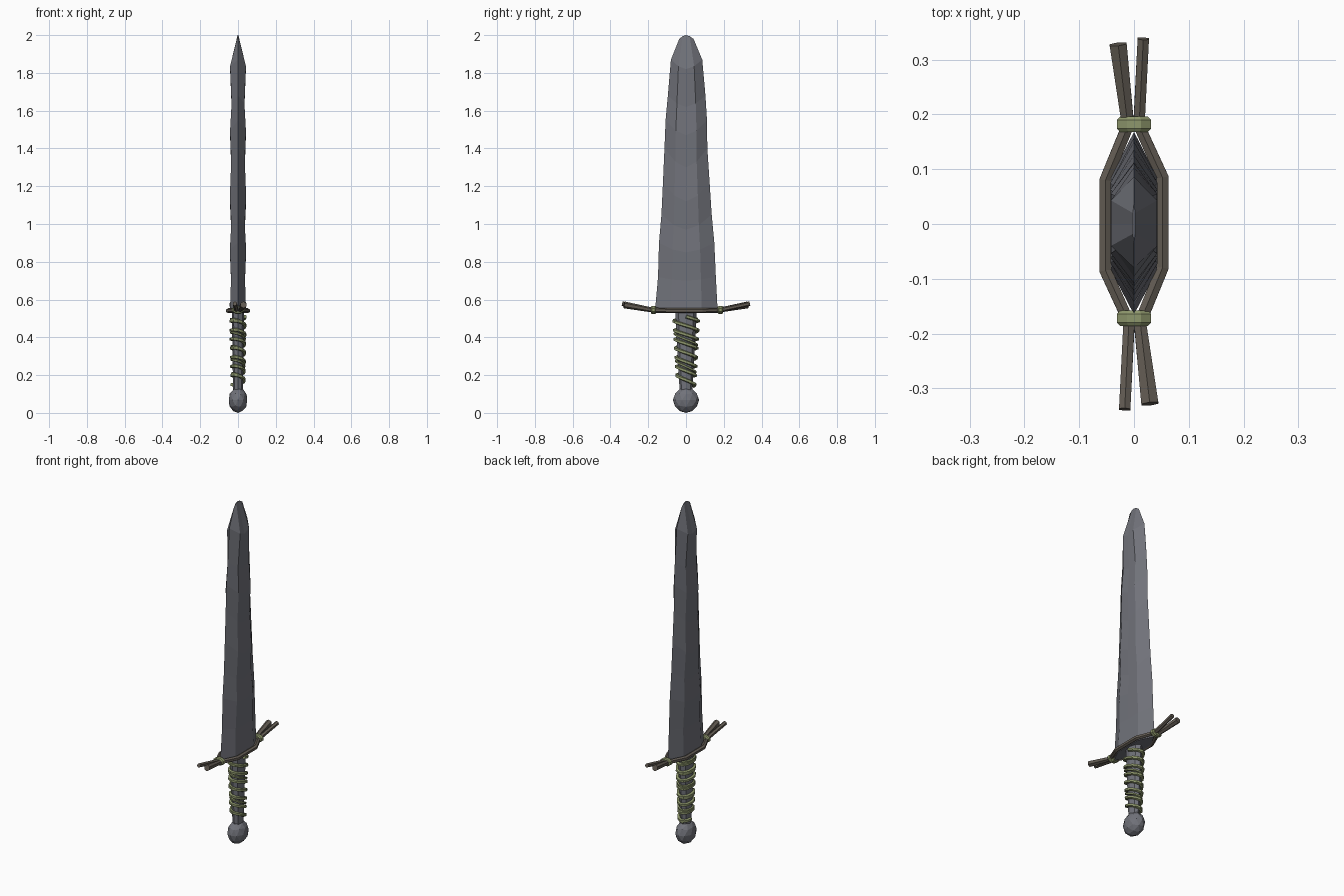
import bpy, bmesh
from math import sin, cos, pi
from mathutils import Vector, Matrix

cube = bpy.data.objects.get("Cube")
if cube:
    bpy.data.objects.remove(cube, do_unlink=True)


def material(name, rgb):
    m = bpy.data.materials.new(name)
    m.use_nodes = True
    m.diffuse_color = (*rgb, 1)
    m.node_tree.nodes["Principled BSDF"].inputs["Base Color"].default_value = (*rgb, 1)
    return m


steel = material("dull steel", (0.165, 0.17, 0.195))
wood = material("dark wood", (0.125, 0.108, 0.088))
cord = material("olive cord", (0.27, 0.31, 0.15))


def add_object(name, bm, mat):
    bmesh.ops.recalc_face_normals(bm, faces=bm.faces)
    mesh = bpy.data.meshes.new(name)
    bm.to_mesh(mesh)
    bm.free()
    mesh.materials.append(mat)
    obj = bpy.data.objects.new(name, mesh)
    bpy.context.collection.objects.link(obj)
    return obj


def loft(name, rings, mat):
    """Skin a list of equal point rings and cap both ends."""
    bm = bmesh.new()
    loops = [[bm.verts.new(p) for p in ring] for ring in rings]
    n = len(loops[0])
    for a, b in zip(loops, loops[1:]):
        for i in range(n):
            j = (i + 1) % n
            bm.faces.new((a[i], a[j], b[j], b[i]))
    bm.faces.new(loops[0])
    bm.faces.new(loops[-1])
    return add_object(name, bm, mat)


def tube(name, path, radii, mat, sides=6):
    """Faceted rod that follows a path."""
    pts = [Vector(p) for p in path]
    rings = []
    for i, p in enumerate(pts):
        t = (pts[min(i + 1, len(pts) - 1)] - pts[max(i - 1, 0)]).normalized()
        side = t.cross(Vector((0, 0, 1))).normalized()
        up = side.cross(t)
        angles = [2 * pi * (k + 0.5) / sides for k in range(sides)]
        rings.append([p + radii[i] * (side * cos(a) + up * sin(a)) for a in angles])
    return loft(name, rings, mat)


# Blade: edge height, drop of the middle, back and front edge, half thickness
sections = [
    (0.53, 0.00, 0.165, 0.168, 0.043),
    (0.72, 0.02, 0.148, 0.158, 0.037),
    (0.90, 0.05, 0.143, 0.150, 0.043),
    (1.05, 0.08, 0.130, 0.136, 0.036),
    (1.22, 0.10, 0.122, 0.125, 0.043),
    (1.40, 0.10, 0.114, 0.113, 0.036),
    (1.55, 0.08, 0.108, 0.111, 0.042),
    (1.68, 0.06, 0.096, 0.103, 0.034),
    (1.87, 0.05, 0.080, 0.086, 0.042),
    (1.98, -0.02, 0.036, 0.040, 0.002),
]
rings = []
for z, drop, yn, yp, x in sections:
    a, b, zf = -0.5 * yn, 0.5 * yp, z - 0.7 * drop
    rings.append([(0, -yn, z), (x, a, zf), (x, 0, z - drop), (x, b, zf),
                  (0, yp, z), (-x, b, zf), (-x, 0, z - drop), (-x, a, zf)])
loft("blade", rings, steel)


# Grip: tapered oval handle
def grip_size(z):
    f = (z - 0.12) / 0.41
    return 0.026 + 0.007 * f, 0.034 + 0.022 * f


rings = []
for z in (0.11, 0.25, 0.40, 0.535):
    gx, gy = grip_size(z)
    rings.append([(gx * cos(k * pi / 4), gy * sin(k * pi / 4), z) for k in range(8)])
loft("grip", rings, steel)


# Cord wound around the grip
def winding(name, turns, phase, radius):
    steps = int(turns * 12)
    path = []
    for i in range(steps + 1):
        a = phase + i * 2 * pi / 12
        z = 0.51 - 0.36 * i / steps
        gx, gy = grip_size(z)
        tilt = -0.012 * sin(a)
        path.append(((gx + 0.005) * cos(a), (gy + 0.011) * sin(a), z + tilt))
    tube(name, path, [radius] * len(path), cord, 5)


winding("grip_cord", 7.5, 0.0, 0.010)
winding("grip_thin_cord", 5, 2.0, 0.007)

# Pommel
bm = bmesh.new()
bmesh.ops.create_icosphere(bm, subdivisions=2, radius=1)
bmesh.ops.transform(bm, verts=bm.verts,
                    matrix=Matrix.Translation((0, 0, 0.068)) @ Matrix.Diagonal((0.051, 0.069, 0.068, 1)))
add_object("pommel", bm, steel)

# Guard: two bent sticks, one the half turn of the other
stick = [(0.017, 0.338, 0.578), (0.009, 0.18, 0.545), (0.052, 0.085, 0.541),
         (0.052, -0.08, 0.541), (0.011, -0.18, 0.545), (0.029, -0.328, 0.572)]
thickness = [0.012, 0.012, 0.013, 0.013, 0.013, 0.018]
for name, s in (("left_guard_stick", 1), ("right_guard_stick", -1)):
    tube(name, [(s * x, s * y, z) for x, y, z in stick], thickness, wood)

# Bindings that tie the sticks together
for name, y in (("back_binding", 0.182), ("front_binding", -0.172)):
    rings = []
    for dy, f in ((-0.014, 0.8), (-0.008, 1), (0.008, 1), (0.014, 0.8)):
        rings.append([(0.034 * f * cos((k + 0.5) * pi / 4), y + dy,
                       0.545 + 0.023 * f * sin((k + 0.5) * pi / 4)) for k in range(8)])
    loft(name, rings, cord)
